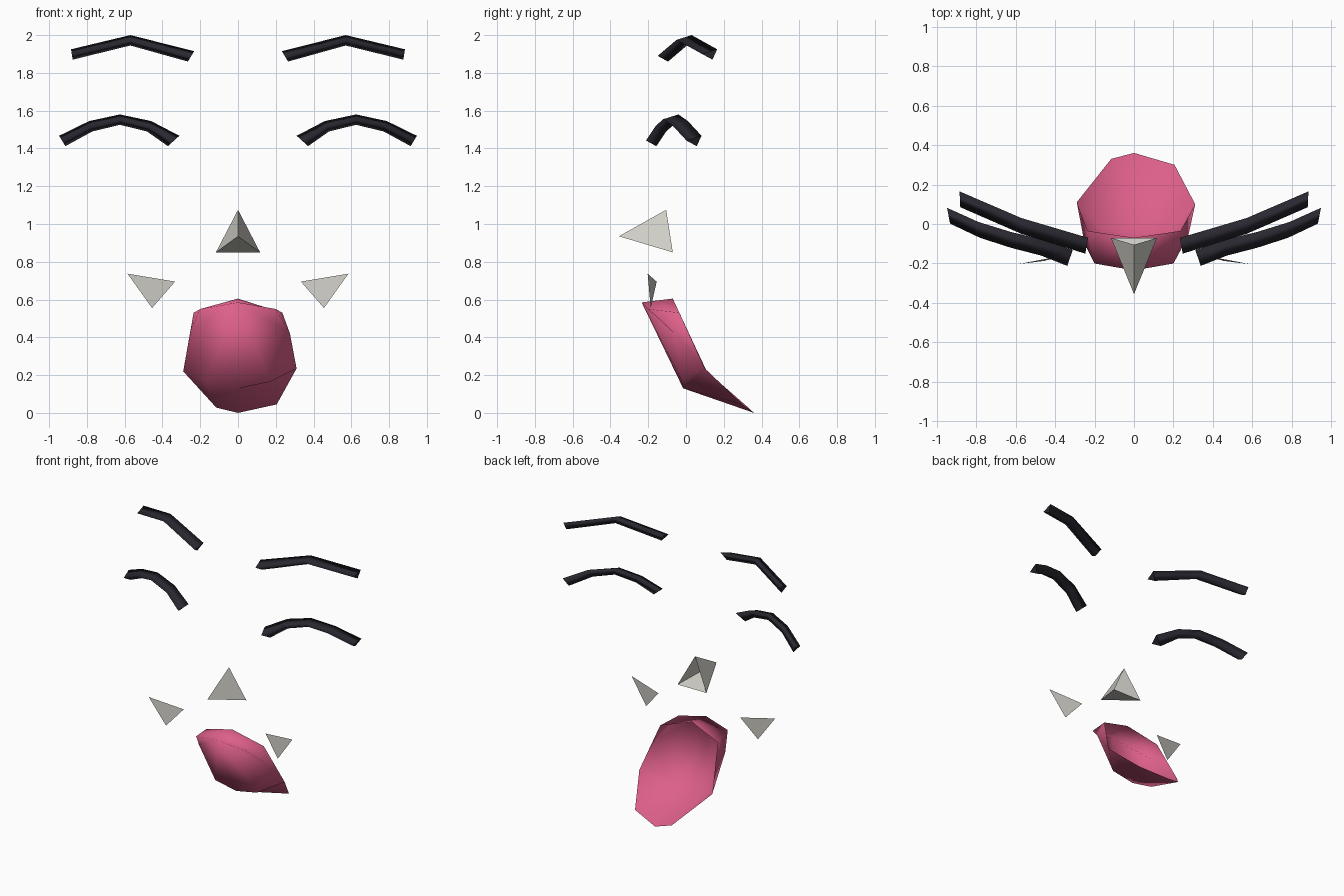
import bpy

cube = bpy.data.objects.get("Cube")
if cube:
    bpy.data.objects.remove(cube)


def material(name, colour):
    m = bpy.data.materials.new(name)
    m.use_nodes = True
    m.diffuse_color = (*colour, 1)
    m.node_tree.nodes["Principled BSDF"].inputs["Base Color"].default_value = (*colour, 1)
    return m


BLACK = material("charcoal", (0.022, 0.021, 0.03))
WHITE = material("bone white", (0.62, 0.61, 0.56))
PINK = material("tongue pink", (0.72, 0.115, 0.25))


def build(name, verts, faces, mat, smooth=False):
    me = bpy.data.meshes.new(name)
    me.from_pydata(verts, [], faces)
    me.materials.append(mat)
    if smooth:
        me.shade_smooth()
    ob = bpy.data.objects.new(name, me)
    bpy.context.collection.objects.link(ob)
    return me


def strip(name, path, side):
    """Three-sided bar along stations (x, y, z, lean), closed by crisp ends."""
    section = [(-0.04, 0.0), (0.04, 0.025), (0.015, -0.03)]
    verts = [(side * (x + lean * dz), y + dy, z + dz)
             for x, y, z, lean in path for dy, dz in section]
    last = len(verts) - 3
    faces = [(0, 1, 2), (last + 2, last + 1, last)]
    for i in range(0, last, 3):
        for j in range(3):
            k = (j + 1) % 3
            faces.append((i + j, i + 3 + j, i + 3 + k, i + k))
    me = build(name, verts, [f[::side] for f in faces], BLACK, True)
    rims = set(me.polygons[0].edge_keys) | set(me.polygons[1].edge_keys)
    for e in me.edges:
        e.use_edge_sharp = e.key in rims


# Upper and lower brows and cheek spikes, one of each per side
upper = [(0.247, -0.11, 1.89, -0.6), (0.57, -0.01, 1.975, 0), (0.88, 0.125, 1.9, 0.15)]
lower = [(0.338, -0.172, 1.442, -1.1), (0.47, -0.12, 1.52, -0.4),
         (0.625, -0.08, 1.555, 0), (0.78, -0.03, 1.52, 0.3), (0.932, 0.042, 1.442, 0.6)]
cheek = [(0.333, -0.155, 0.695), (0.455, -0.187, 0.555), (0.585, -0.203, 0.737)]
for label, s in (("left", 1), ("right", -1)):
    strip(label + "_upper_brow", upper, s)
    strip(label + "_lower_brow", lower, s)
    build(label + "_cheek_spike", [(s * x, y, z) for x, y, z in cheek],
          [(0, 1, 2)[::s]], WHITE)

# Nose: a three-sided pyramid, open at the back
build("nose",
      [(0, -0.355, 0.935), (0, -0.105, 1.075), (-0.117, -0.07, 0.85), (0.117, -0.07, 0.85)],
      [(0, 1, 2), (0, 3, 1), (0, 2, 3)], WHITE)

# Tongue: a shell open at the back; centre line first, then each slightly uneven side
verts = [(0, -0.235, 0.585), (0, -0.015, 0.13), (0, 0.36, 0.0), (0, -0.07, 0.605)]
faces = []
for s, bulge, low, tip in (
        (1, (0.275, -0.06, 0.42), (0.31, 0.1, 0.235), (0.205, 0.3, 0.045)),
        (-1, (-0.25, -0.1, 0.44), (-0.29, 0.11, 0.22), (-0.115, 0.33, 0.028))):
    n = len(verts)
    verts += [(s * 0.2, -0.2, 0.55), bulge, (s * 0.17, -0.02, 0.165),
              (s * 0.235, -0.035, 0.53), low, tip]
    f_top, f_mid, f_low, b_top, b_low, end = range(n, n + 6)
    faces += [f[::s] for f in (
        (0, 1, f_low), (0, f_low, f_mid), (0, f_mid, f_top),        # front
        (0, f_top, b_top, 3),                                       # top edge
        (f_top, f_mid, b_top), (f_mid, b_low, b_top), (f_mid, f_low, b_low),  # side
        (1, end, b_low, f_low), (1, 2, end))]                       # underside
build("tongue", verts, faces, PINK, True)
